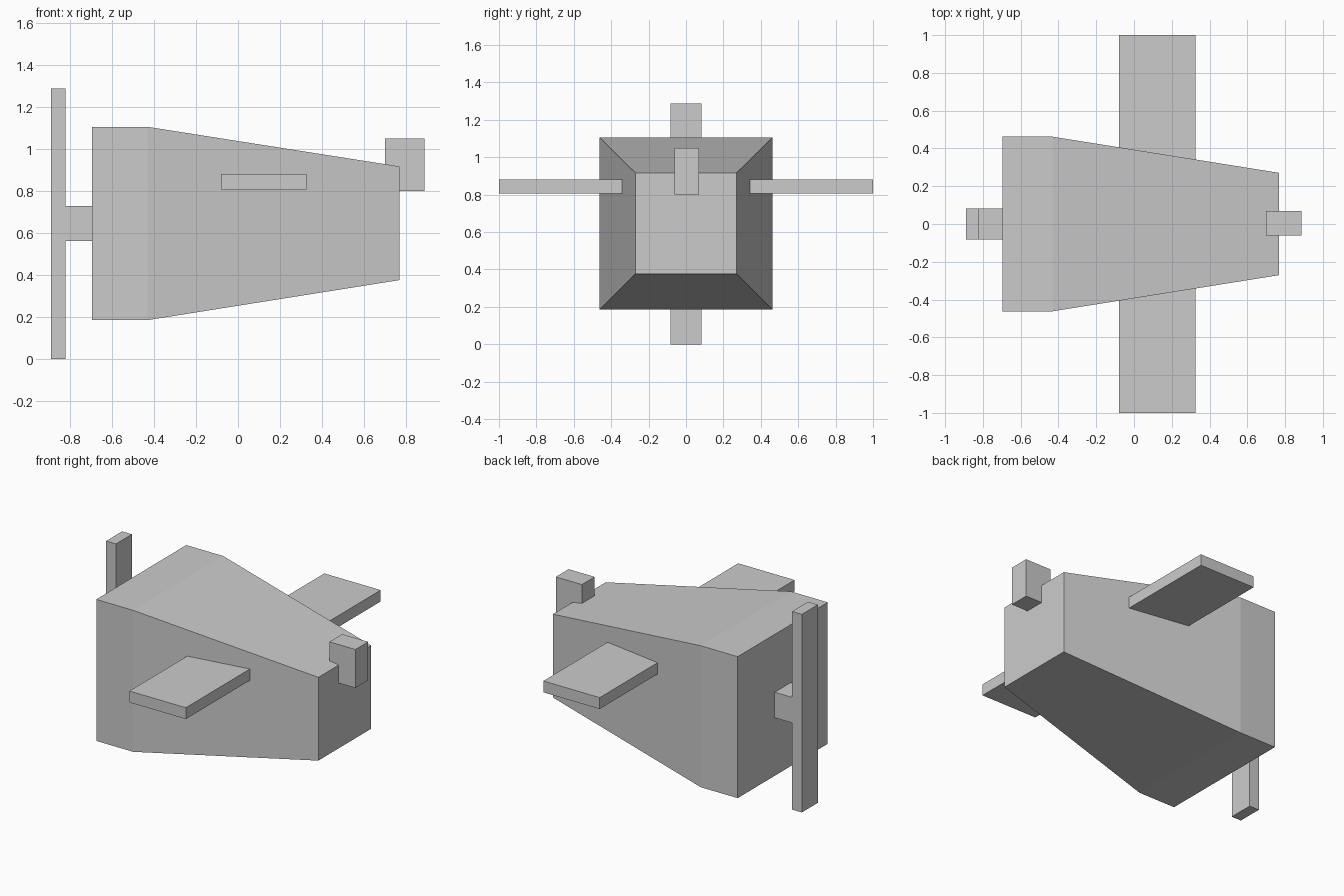
import bpy

if "Cube" in bpy.data.objects:
    bpy.data.objects.remove(bpy.data.objects["Cube"])


def add_mesh(name, verts, faces):
    mesh = bpy.data.meshes.new(name)
    mesh.from_pydata(verts, [], faces)
    mesh.update()
    obj = bpy.data.objects.new(name, mesh)
    bpy.context.collection.objects.link(obj)
    return obj


def loft(name, sections):
    """Join rectangular sections (x, y0, y1, z0, z1) along x and cap both ends."""
    verts = []
    for x, y0, y1, z0, z1 in sections:
        verts += [(x, y0, z0), (x, y1, z0), (x, y1, z1), (x, y0, z1)]
    faces = [(3, 2, 1, 0)]
    for s in range(len(sections) - 1):
        a = 4 * s
        for i in range(4):
            j = (i + 1) % 4
            faces.append((a + i, a + j, a + 4 + j, a + 4 + i))
    e = 4 * (len(sections) - 1)
    faces.append((e, e + 1, e + 2, e + 3))
    return add_mesh(name, verts, faces)


def box(name, x, y, z):
    return loft(name, [(x[0], *y, *z), (x[1], *y, *z)])


# Fuselage: straight nose, then a taper to the tail
loft("fuselage", [
    (-0.695, -0.462, 0.462, 0.186, 1.105),
    (-0.43, -0.462, 0.462, 0.186, 1.105),
    (0.767, -0.271, 0.271, 0.376, 0.917),
])

# Wing slab passing through the body
box("wing", (-0.08, 0.325), (-1.0, 1.0), (0.806, 0.88))

# Propeller hub and blade
box("propeller_hub", (-0.82, -0.695), (-0.082, 0.082), (0.563, 0.729))
box("propeller_blade", (-0.89, -0.82), (-0.082, 0.082), (0.0, 1.287))

# Tail fin
box("tail_fin", (0.70, 0.887), (-0.062, 0.069), (0.80, 1.05))
